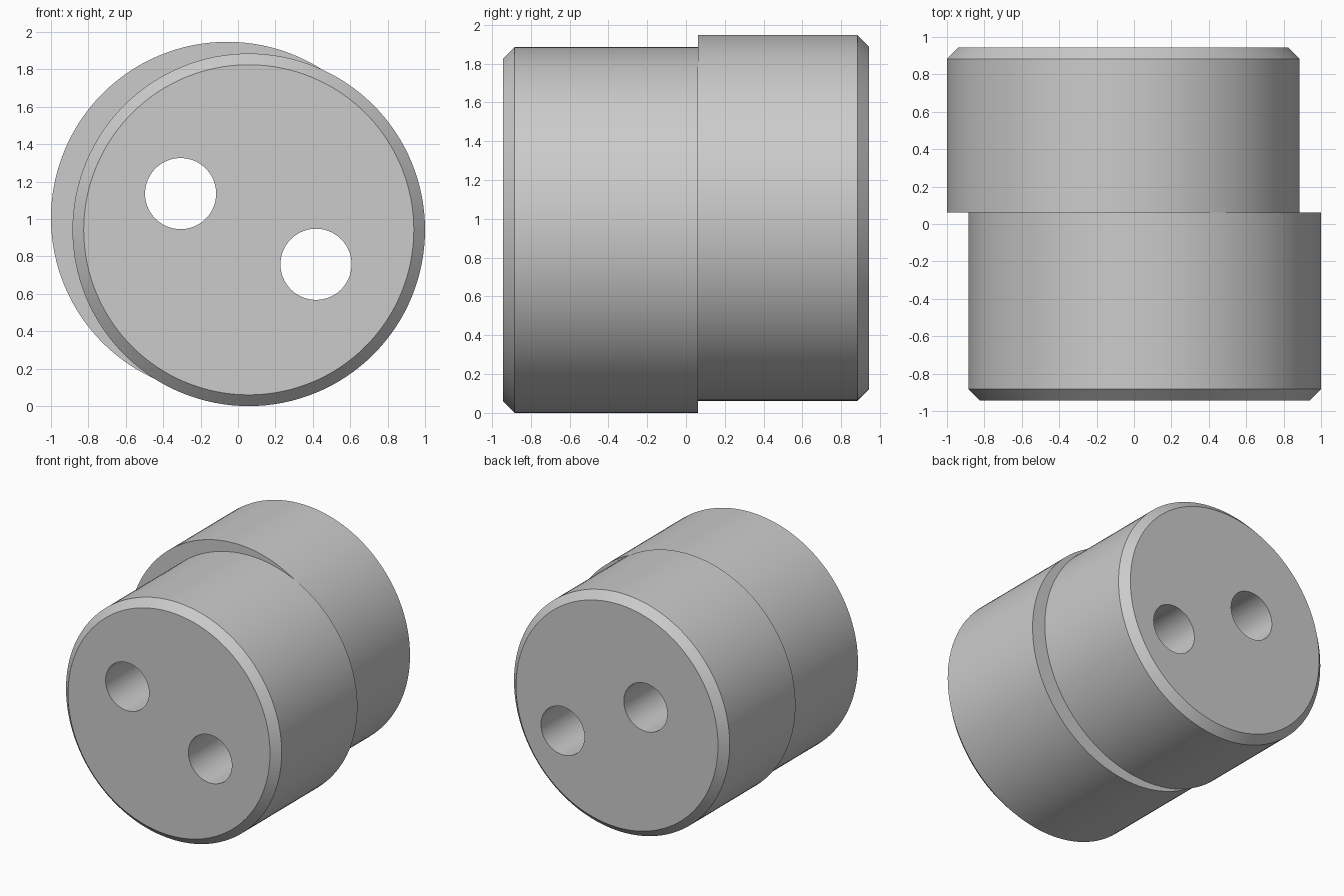
import bpy, math

if "Cube" in bpy.data.objects:
    bpy.data.objects.remove(bpy.data.objects["Cube"])

SEG = 128
R, BEVEL = 0.9425, 0.06
Y0, Y1, Y2 = -0.943, 0.062, 0.943      # front end, step, back end

grey = bpy.data.materials.new("plain_grey")
grey.diffuse_color = (0.6, 0.6, 0.6, 1)
grey.use_nodes = True
grey.node_tree.nodes["Principled BSDF"].inputs["Base Color"].default_value = grey.diffuse_color


def lathe_y(name, cx, cz, profile):
    """Closed solid of revolution about a y-parallel axis, from (y, radius) rings."""
    verts, faces, n = [], [], len(profile)
    for y, r in profile:
        for i in range(SEG):
            a = 2 * math.pi * i / SEG
            verts.append((cx + r * math.cos(a), y, cz + r * math.sin(a)))
    for k in range(n - 1):
        for i in range(SEG):
            j = (i + 1) % SEG
            faces.append((k * SEG + i, (k + 1) * SEG + i, (k + 1) * SEG + j, k * SEG + j))
    faces.append(tuple(range(SEG)))
    faces.append(tuple(reversed(range((n - 1) * SEG, n * SEG))))
    me = bpy.data.meshes.new(name)
    me.from_pydata(verts, [], faces)
    me.materials.append(grey)
    ob = bpy.data.objects.new(name, me)
    bpy.context.collection.objects.link(ob)
    return ob


# Two offset drums meeting at the step, each chamfered at its outer end
front = lathe_y("front_drum", 0.0575, R,
                [(Y0, R - BEVEL), (Y0 + BEVEL, R), (Y1, R)])
back = lathe_y("back_drum", -0.0575, 1.005,
               [(Y1, R), (Y2 - BEVEL, R), (Y2, R - BEVEL)])

# Two holes running right through both drums
cutters = [lathe_y(f"hole_cutter_{i}", x, z, [(-1.2, 0.19), (1.2, 0.19)])
           for i, (x, z) in enumerate([(-0.307, 1.136), (0.417, 0.758)])]

for ob in (front, back):
    for c in cutters:
        mod = ob.modifiers.new("hole", 'BOOLEAN')
        mod.operation, mod.solver, mod.object = 'DIFFERENCE', 'EXACT', c
    bpy.context.view_layer.objects.active = ob
    for mod in list(ob.modifiers):
        bpy.ops.object.modifier_apply(modifier=mod.name)

for c in cutters:
    bpy.data.objects.remove(c)

# Smooth round walls, crisp rims
bpy.ops.object.select_all(action='DESELECT')
for ob in (front, back):
    ob.select_set(True)
bpy.ops.object.shade_smooth_by_angle(angle=math.radians(30))
